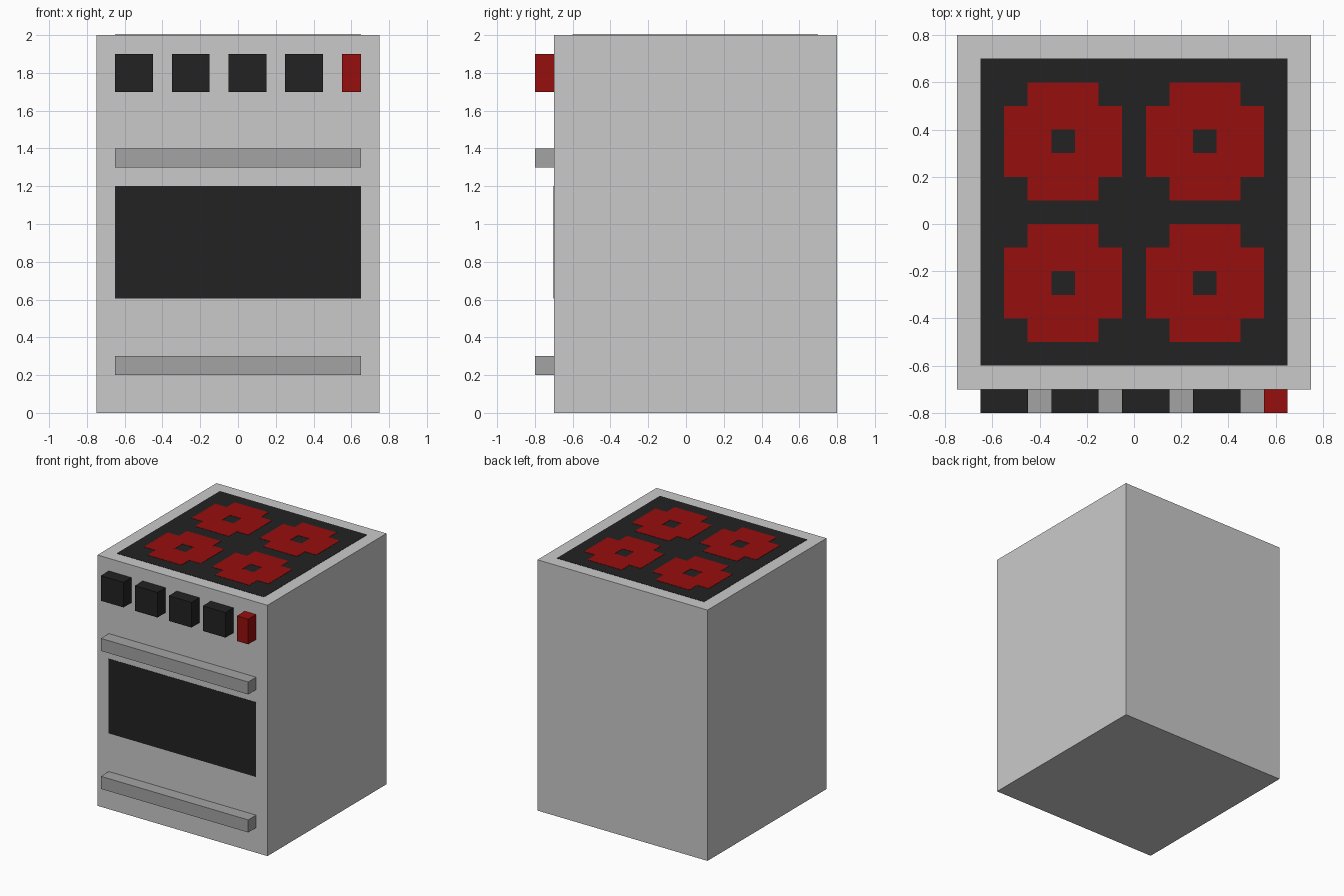
import bpy, bmesh

if "Cube" in bpy.data.objects:
    bpy.data.objects.remove(bpy.data.objects["Cube"])


def material(name, r, g, b):
    m = bpy.data.materials.new(name)
    m.diffuse_color = (r, g, b, 1)
    m.use_nodes = True
    m.node_tree.nodes["Principled BSDF"].inputs["Base Color"].default_value = m.diffuse_color
    return m


LIGHT = material("light_grey", 0.59, 0.59, 0.59)
GREY = material("mid_grey", 0.37, 0.37, 0.37)
BLACK = material("black", 0.016, 0.016, 0.016)
RED = material("red", 0.305, 0.0044, 0.0044)


def finish(name, bm, mat):
    bmesh.ops.recalc_face_normals(bm, faces=bm.faces)
    me = bpy.data.meshes.new(name)
    bm.to_mesh(me)
    bm.free()
    me.materials.append(mat)
    ob = bpy.data.objects.new(name, me)
    bpy.context.collection.objects.link(ob)
    return ob


def box(name, lo, hi, mat):
    bm = bmesh.new()
    bmesh.ops.create_cube(bm, size=1)
    for v in bm.verts:
        v.co = [(a + b) / 2 + c * (b - a) for a, b, c in zip(lo, hi, v.co)]
    return finish(name, bm, mat)


def burner(name, cx, cy, z0, z1):
    # 5 x 5 grid of cells without the corners and the centre
    bm = bmesh.new()
    s = 0.1
    for i in range(-2, 3):
        for j in range(-2, 3):
            if abs(i) + abs(j) in (0, 4):
                continue
            x, y = cx + i * s, cy + j * s
            bm.faces.new([bm.verts.new((x + u * s / 2, y + v * s / 2, z0))
                          for u, v in ((-1, -1), (1, -1), (1, 1), (-1, 1))])
    bmesh.ops.remove_doubles(bm, verts=bm.verts, dist=1e-4)
    ext = bmesh.ops.extrude_face_region(bm, geom=bm.faces[:], use_keep_orig=True)
    for g in ext["geom"]:
        if isinstance(g, bmesh.types.BMVert):
            g.co.z = z1
    return finish(name, bm, RED)


# Body
box("body", (-0.75, -0.7, 0), (0.75, 0.8, 2), LIGHT)

# Cooktop plate and burners
box("cooktop", (-0.65, -0.6, 1.99), (0.65, 0.7, 2.002), BLACK)
for cx in (-0.3, 0.3):
    for cy in (-0.25, 0.35):
        burner("burner", cx, cy, 2.001, 2.004)

# Oven window
box("oven_window", (-0.65, -0.702, 0.605), (0.65, -0.69, 1.2), BLACK)

# Oven and drawer handles
for name, z in (("oven_handle", 1.3), ("drawer_handle", 0.2)):
    box(name, (-0.65, -0.8, z), (0.65, -0.7, z + 0.1), GREY)

# Control knobs and red switch
for i in range(4):
    x = -0.65 + 0.3 * i
    box("knob", (x, -0.8, 1.7), (x + 0.2, -0.7, 1.9), BLACK)
box("power_switch", (0.55, -0.8, 1.7), (0.65, -0.7, 1.9), RED)
